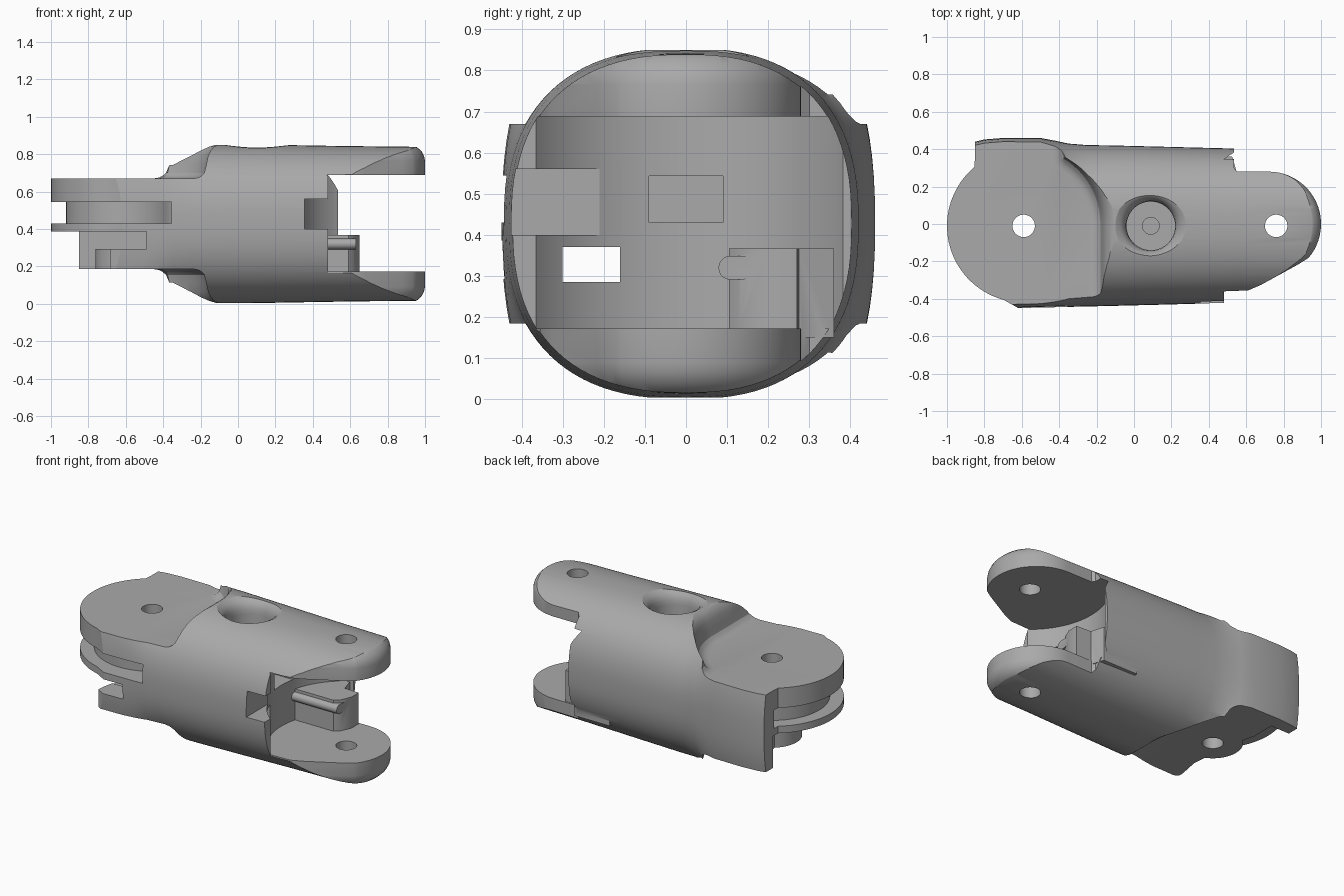
import bpy, bmesh
from math import cos, sin, pi, radians
from mathutils import Vector

if "Cube" in bpy.data.objects:
    bpy.data.objects.remove(bpy.data.objects["Cube"])

grey = bpy.data.materials.new("mid grey")
grey.use_nodes = True
grey.diffuse_color = (0.4, 0.4, 0.4, 1)
grey.node_tree.nodes["Principled BSDF"].inputs["Base Color"].default_value = (0.4, 0.4, 0.4, 1)

MID = 0.4275            # mid height of the body
KNUCKLE = (-0.59, -0.01)
FORK = (0.76, -0.01)


def loft(name, rings):
    """Closed solid through rings of equal point count."""
    bm = bmesh.new()
    loops = [[bm.verts.new(p) for p in ring] for ring in rings]
    n = len(loops[0])
    for a, b in zip(loops, loops[1:]):
        for i in range(n):
            j = (i + 1) % n
            bm.faces.new((a[i], a[j], b[j], b[i]))
    bm.faces.new(loops[0])
    bm.faces.new(loops[-1])
    bmesh.ops.recalc_face_normals(bm, faces=bm.faces)
    mesh = bpy.data.meshes.new(name)
    bm.to_mesh(mesh)
    bm.free()
    mesh.materials.append(grey)
    obj = bpy.data.objects.new(name, mesh)
    bpy.context.collection.objects.link(obj)
    return obj


def offset(outline, d):
    """Grow a counter-clockwise outline by d."""
    pts = [Vector(p) for p in outline]
    out = []
    for i, p in enumerate(pts):
        e1 = (p - pts[i - 1]).normalized()
        e2 = (pts[(i + 1) % len(pts)] - p).normalized()
        n1, n2 = Vector((e1.y, -e1.x)), Vector((e2.y, -e2.x))
        out.append(p + (n1 + n2) * d / max(0.4, 1 + n1.dot(n2)))
    return out


def prism(name, outline, levels):
    """Stack an outline at (height, growth) levels."""
    return loft(name, [[(p.x, p.y, z) for p in offset(outline, d)] for z, d in levels])


def arc(c, r, a0, a1, n=24):
    return [(c[0] + r * cos(radians(a0 + (a1 - a0) * i / n)),
             c[1] + r * sin(radians(a0 + (a1 - a0) * i / n))) for i in range(n + 1)]


def circle(c, r, n=64):
    return arc(c, r, 0, 360 - 360 / n, n - 1)


def box(x0, x1, y0, y1, z0, z1):
    return prism("cutter", [(x0, y0), (x1, y0), (x1, y1), (x0, y1)], [(z0, 0), (z1, 0)])


def combine(target, other, op="DIFFERENCE"):
    mod = target.modifiers.new("cut", "BOOLEAN")
    mod.operation, mod.solver, mod.object = op, "EXACT", other
    bpy.context.view_layer.objects.active = target
    bpy.ops.object.modifier_apply(modifier=mod.name)
    bpy.data.objects.remove(other)


def section(x, front, back, hz, n=96):
    """Rounded-square cross-section."""
    ring = []
    for i in range(n):
        a = 2 * pi * i / n
        c, s = cos(a), sin(a)
        y = (back if c > 0 else front) * abs(c) ** 0.82
        ring.append((x, y if c > 0 else -y, MID + hz * abs(s) ** 0.82 * (1 if s > 0 else -1)))
    return ring


# Long body: sides swell at the knuckle end
body = loft("finger_segment", [section(*s) for s in (
    (-1.1, 0.45, 0.43, 0.62), (-0.85, 0.45, 0.44, 0.62), (-0.8, 0.45, 0.452, 0.62),
    (-0.7, 0.45, 0.46, 0.62), (-0.5, 0.447, 0.46, 0.6), (-0.42, 0.445, 0.445, 0.52),
    (-0.35, 0.443, 0.43, 0.45), (-0.25, 0.441, 0.422, 0.427), (-0.12, 0.438, 0.42, 0.427),
    (0.2, 0.43, 0.412, 0.422), (0.55, 0.42, 0.403, 0.416), (1.1, 0.41, 0.395, 0.41))])

# Plan shape: round knuckle on one end, tapered nose on the other
plan = ([(-0.85, 0.6), (-0.85, 0.36)] + arc(KNUCKLE, 0.41, 130, 255)
        + [(-0.6, -0.46), (-0.59, -0.6), (0.48, -0.6), (0.48, -0.36), (0.61, -0.355), (0.68, -0.325),
           (0.88, -0.215)]
        + arc((0.72, 0), 0.28, -40, 90) + [(0.55, 0.28), (0.535, 0.3), (0.535, 0.6)])
edge = [(0.005, -0.07), (0.02, -0.04), (0.04, -0.018), (0.065, -0.005), (0.09, 0)]
combine(body, prism("cutter", plan, edge + [(2 * MID - z, d) for z, d in reversed(edge)]), "INTERSECT")

# Knuckle step with filleted wall, above and below
step = ([(-1.3, -0.7), (-0.17, -0.7), (-0.17, -0.2)] + arc((-0.59, 0), 0.42, 0, 58)
        + [(-0.39, 0.46), (-0.4, 0.7), (-1.3, 0.7)])
wall = [(0.67, -0.065), (0.675, -0.04), (0.685, -0.024), (0.70, -0.01), (0.74, 0), (0.79, 0.01),
        (0.82, 0.025), (0.84, 0.042), (0.855, 0.07), (1.3, 0.1)]
combine(body, prism("cutter", step, wall))
combine(body, prism("cutter", step, [(2 * MID - z, d) for z, d in wall]))

# Fork gap
combine(body, prism("cutter", circle(FORK, 0.452, 96), [(0.172, 0), (0.688, 0)]))

# Stop block and its rod inside the gap
block = prism("stop_block", [(0.28, 0.105), (0.59, 0.105), (0.62, 0.13), (0.65, 0.2), (0.65, 0.27),
                             (0.55, 0.275), (0.525, 0.36), (0.28, 0.36)], [(0.15, 0), (0.367, 0)])
combine(body, block, "UNION")
pill = ([(y, z) for y, z in arc((0.135, 0.32), 0.029, -90, 90, 10)]
        + [(y, z) for y, z in arc((0.108, 0.32), 0.029, 90, 270, 10)])
combine(body, loft("rod", [[(x, y, z) for y, z in pill] for x in (0.28, 0.63)]), "UNION")

# Pockets and channels
combine(body, box(0.355, 0.62, -0.6, -0.11, 0.4, 0.56))
combine(body, box(0.0, 0.62, -0.09, 0.09, 0.43, 0.543))
combine(body, box(-0.8, 0.62, -0.3, -0.16, 0.285, 0.37))

# Groove round the knuckle
rim = [(-1.3, -0.7), (-0.355, -0.7), (-0.355, -0.25)]
rim += arc(KNUCKLE, 0.33, 312, 115, 40) + [(-0.8, 0.34), (-1.3, 0.34)]
combine(body, prism("cutter", rim, [(0.43, 0), (0.545, 0)]))

# Slot under the knuckle disc, and the cut-back lower plate with its boss
combine(body, box(-1.3, -0.49, -0.7, 0.35, 0.293, 0.386))
lower = ([(-1.3, -0.7), (-0.685, -0.7), (-0.68, -0.38), (-0.655, -0.25)]
         + arc(KNUCKLE, 0.172, 245, 130, 20) + [(-0.72, 0.2), (-0.72, 0.35), (-1.3, 0.35)])
combine(body, prism("cutter", lower, [(0.1, 0), (0.34, 0)]))

# Pin holes and the countersunk screw hole
for c in (KNUCKLE, FORK):
    combine(body, prism("cutter", circle(c, 0.06, 40), [(-0.2, 0), (1.2, 0)]))
combine(body, prism("cutter", circle((0.09, -0.01), 0.13), [
    (0.6, 0), (0.76, 0), (0.79, 0.004), (0.815, 0.014), (0.835, 0.032), (0.85, 0.06), (0.95, 0.08)]))
combine(body, prism("cutter", circle((0.09, -0.01), 0.045, 32), [(0.5, 0), (0.65, 0)]))

bpy.ops.object.select_all(action="DESELECT")
body.select_set(True)
bpy.context.view_layer.objects.active = body
bpy.ops.object.shade_smooth_by_angle(angle=radians(28))
